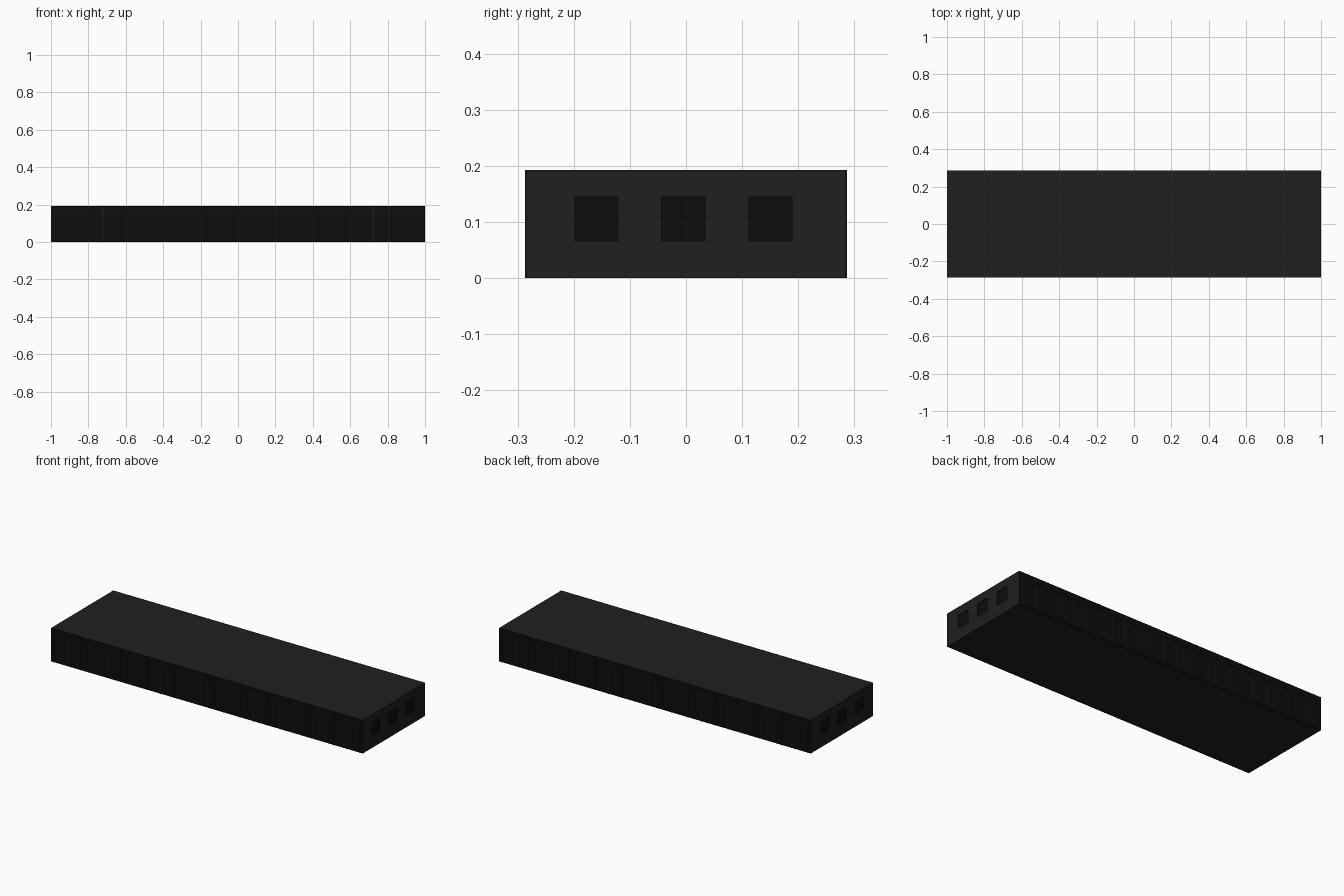
import bpy

if "Cube" in bpy.data.objects:
    bpy.data.objects.remove(bpy.data.objects["Cube"])

L, W, H = 2.0, 0.574, 0.193


def material(name, v):
    m = bpy.data.materials.new(name)
    m.diffuse_color = (v, v, v, 1)
    m.use_nodes = True
    m.node_tree.nodes["Principled BSDF"].inputs["Base Color"].default_value = m.diffuse_color
    return m


wall = material("dark_wall", 0.014)
glass = material("black_glass", 0.004)


def box(name, lo, hi, mat=None):
    size = [b - a for a, b in zip(lo, hi)]
    mid = [(a + b) / 2 for a, b in zip(lo, hi)]
    bpy.ops.mesh.primitive_cube_add(size=1, location=mid)
    ob = bpy.context.object
    ob.name = name
    ob.scale = size
    bpy.ops.object.transform_apply(location=True, rotation=False, scale=True)
    if mat:
        ob.data.materials.append(mat)
    return ob


# Main block
depth = 0.003
yb = W / 2 - depth
body = box("building_body", (-L / 2, -yb, 0), (L / 2, yb, H), wall)

# Square recessed windows on both ends, with glass at the back
d, half, z0, z1 = 0.006, 0.039, 0.066, 0.145
for s in (-1, 1):
    for i in range(3):
        y = -0.16 + i * 0.155
        xs = sorted((s * (L / 2 - d), s * (L / 2 + 0.02)))
        cutter = box("window_cutter", (xs[0], y - half, z0), (xs[1], y + half, z1))
        cutter.hide_render = True
        cutter.hide_set(True)
        mod = body.modifiers.new("window_recess", 'BOOLEAN')
        mod.object = cutter
        mod.solver = 'EXACT'
        xs = sorted((s * (L / 2 - d - 0.005), s * (L / 2 - d + 0.001)))
        box("end_window_glass", (xs[0], y - half, z0), (xs[1], y + half, z1), glass)

# Long glazed facades: glass sheet, mullions and top rail
bays, x_end, bar, rail_z = 23, 0.98, 0.003, 0.161
for s in (-1, 1):
    def facade(name, x0, x1, za, zb, out, mat):
        ys = sorted((s * (yb - 0.002), s * (yb + out)))
        return box(name, (x0, ys[0], za), (x1, ys[1], zb), mat)

    facade("facade_glass", -L / 2, L / 2, 0, H, 0.001, glass)
    for i in range(bays + 1):
        x = -x_end + 2 * x_end * i / bays
        facade("mullion", x - bar / 2, x + bar / 2, 0, H, depth, wall)
    facade("top_rail", -L / 2, L / 2, rail_z - bar / 2, rail_z + bar / 2, depth, wall)
